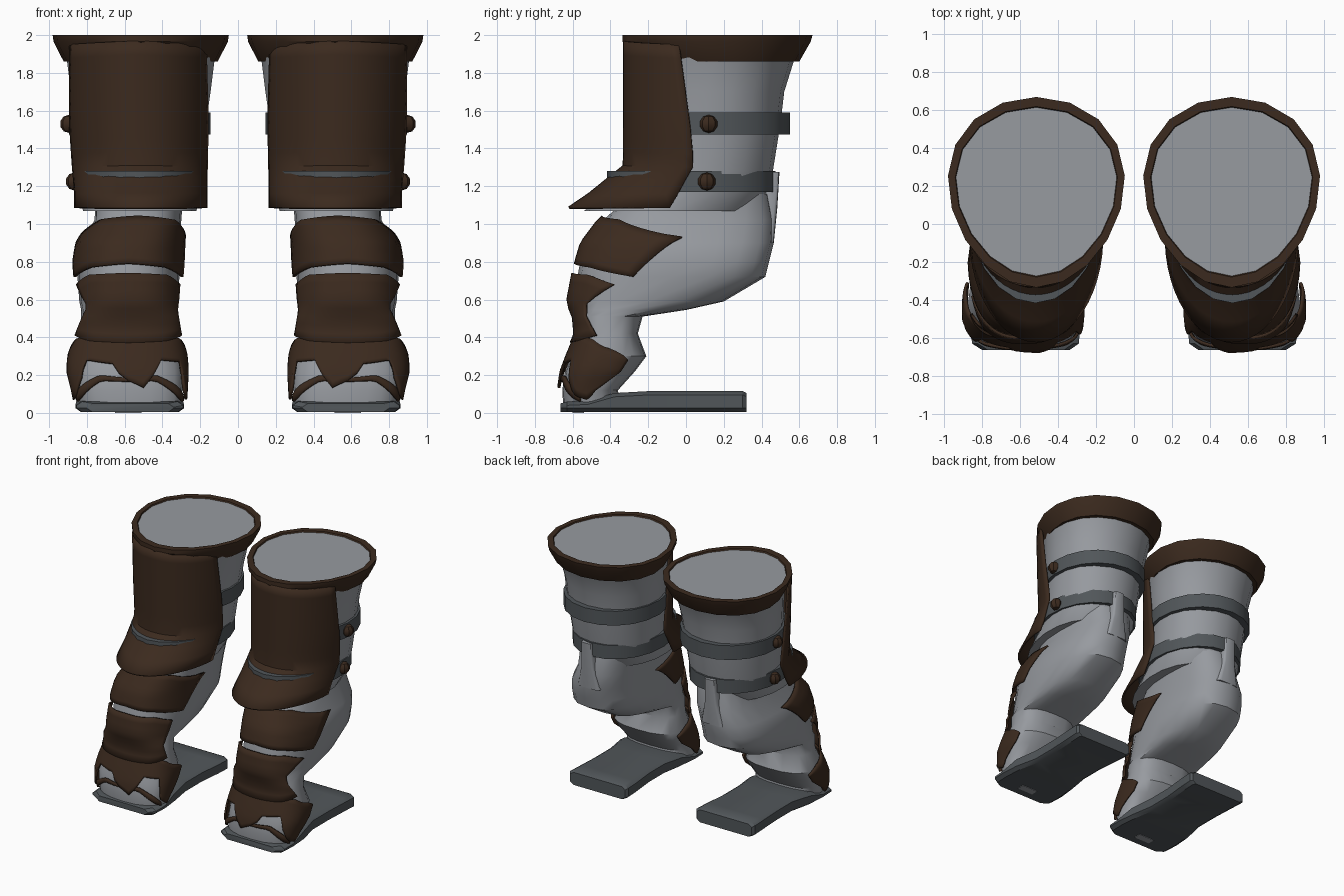
import bpy, bmesh, math
from mathutils import Vector, Matrix

if "Cube" in bpy.data.objects:
    bpy.data.objects.remove(bpy.data.objects["Cube"])


def mat(name, rgb):
    m = bpy.data.materials.new(name)
    m.diffuse_color = (*rgb, 1)
    m.use_nodes = True
    m.node_tree.nodes["Principled BSDF"].inputs["Base Color"].default_value = m.diffuse_color
    return m


LEATHER = mat("brown_leather", (0.044, 0.023, 0.013))
CLOTH = mat("light_grey", (0.31, 0.325, 0.35))
DARK = mat("dark_grey", (0.082, 0.093, 0.101))


def finish(name, bm, material, thick=0):
    """Turn a bmesh into an object mirrored to the other boot."""
    bmesh.ops.recalc_face_normals(bm, faces=bm.faces)
    me = bpy.data.meshes.new(name)
    bm.to_mesh(me)
    bm.free()
    me.materials.append(material)
    ob = bpy.data.objects.new(name, me)
    bpy.context.collection.objects.link(ob)
    if thick:
        s = ob.modifiers.new("thickness", 'SOLIDIFY')
        s.thickness, s.offset = thick, 0
    ob.modifiers.new("other_boot", 'MIRROR').use_mirror_merge = False
    return ob


def lerp_table(table, t):
    """Linear lookup in rows sorted by their first value."""
    if t <= table[0][0]:
        return table[0][1:]
    for a, b in zip(table, table[1:]):
        if t <= b[0]:
            f = (t - a[0]) / (b[0] - a[0])
            return [p + (q - p) * f for p, q in zip(a[1:], b[1:])]
    return table[-1][1:]


def point(z, row, ang, n=2.0, egg=0.0, off=0.0):
    """Point on a cross-section; row = front y, back y, half width, centre x. Angle 0 is the front."""
    yf, yb, hw, cx = row
    s, c = math.sin(ang), math.cos(ang)
    px = math.copysign(abs(s) ** (2 / n), s) * (hw + off) * (1 - egg * c)
    py = -math.copysign(abs(c) ** (2 / n), c) * ((yb - yf) / 2 + off)
    return Vector((cx + px, (yf + yb) / 2 + py, z))


def loft(name, rows, material, n=2.0, egg=0.0, off=0.0, closed=False, seg=20):
    bm = bmesh.new()
    rings = [[bm.verts.new(point(r[0], r[1:], 2 * math.pi * i / seg, n, egg, off))
              for i in range(seg)] for r in rows]
    pairs = list(zip(rings, rings[1:]))
    if closed:
        pairs.append((rings[-1], rings[0]))
    else:
        bm.faces.new(rings[0])
        bm.faces.new(rings[-1])
    for a, b in pairs:
        for i in range(seg):
            j = (i + 1) % seg
            bm.faces.new((a[i], a[j], b[j], b[i]))
    return finish(name, bm, material)


def wrap(name, table, top, bottom, angles, off, n=2.0, egg=0.0, cols=24, rows=8):
    """Armour sheet around the front. Top/bottom heights by u (inner -1, outer 1; |u| if the table
    starts at 0); angles = outer and inner reach in degrees by v from the top."""
    bm = bmesh.new()
    grid = []
    for r in range(rows + 1):
        v = r / rows
        outer, inner = lerp_table(angles, v)
        line = []
        for c in range(cols + 1):
            u = 2 * c / cols - 1
            zt, zb = (lerp_table(t, u if t[0][0] < 0 else abs(u))[0] for t in (top, bottom))
            z = zt + (zb - zt) * v
            a = math.radians(outer if u > 0 else inner) * u
            line.append(bm.verts.new(point(z, lerp_table(table, z), a, n, egg, off)))
        grid.append(line)
    for a, b in zip(grid, grid[1:]):
        for i in range(cols):
            bm.faces.new((a[i], a[i + 1], b[i + 1], b[i]))
    return finish(name, bm, LEATHER, 0.015)


# Cross-section rows: z, front y, back y, half width, centre x
SHAFT = [(1.07, -.54, .38, .30, .52), (1.17, -.37, .44, .325, .52), (1.28, -.31, .46, .33, .52),
         (1.53, -.28, .50, .35, .52), (1.70, -.28, .52, .37, .515), (1.86, -.28, .57, .39, .515),
         (1.99, -.29, .63, .43, .515)]
LEG = [(.04, -.65, -.35, .27, .57), (.12, -.655, -.36, .28, .575), (.22, -.64, -.27, .295, .585),
       (.30, -.61, -.21, .29, .585), (.42, -.56, -.255, .255, .58), (.51, -.57, -.23, .25, .58),
       (.545, -.585, .0, .25, .58), (.59, -.60, .20, .26, .58), (.72, -.575, .42, .27, .58),
       (.80, -.56, .44, .27, .58), (.90, -.53, .465, .26, .57), (1.02, -.44, .47, .23, .53),
       (1.16, -.28, .44, .23, .52)]
SHIN = [(1.085, -.61, .42, .335, .515), (1.16, -.50, .43, .335, .515), (1.31, -.315, .46, .345, .52),
        (1.53, -.315, .50, .36, .525), (1.97, -.315, .50, .37, .53)]

loft("boot_shaft", SHAFT, CLOTH, egg=.12)
loft("lower_leg", LEG, CLOTH, n=2.6)

# Rolled cuff around the top opening
loft("cuff", [(2.0, -.28, .62, .425, .515), (2.0, -.335, .67, .463, .515), (1.965, -.335, .66, .458, .515),
              (1.86, -.24, .60, .405, .515), (1.86, -.20, .55, .37, .515)],
     LEATHER, egg=.13, closed=True, seg=18)

# Straps around the shaft, with a stud on the outer side
for label, z0, z1, yf, yb, hw in (("upper_strap", 1.475, 1.59, -.30, .55, .375),
                                  ("lower_strap", 1.17, 1.28, -.417, .475, .345)):
    t = .05
    loft(label, [(z0, yf, yb, hw, .52), (z1, yf, yb, hw, .52),
                 (z1, yf + t, yb - t, hw - t, .52), (z0, yf + t, yb - t, hw - t, .52)],
         DARK, egg=.05, closed=True)
for label, x, y, z in (("upper_stud", .895, .12, 1.53), ("lower_stud", .865, .11, 1.225)):
    bm = bmesh.new()
    bmesh.ops.create_uvsphere(bm, u_segments=8, v_segments=5, radius=.048,
                              matrix=Matrix.Translation((x, y, z)))
    finish(label, bm, LEATHER)

# Shin guard with flared skirt, then the plates down the leg
wrap("shin_guard", SHIN, [(0, 1.97), (1, 1.95)], [(0, 1.085), (1, 1.085)],
     [(0, 72, 72), (.48, 80, 80), (1, 91, 91)], .01, egg=.04, rows=12)
wrap("knee_plate", LEG, [(0, 1.04), (.5, 1.02), (1, .93)], [(0, .79), (.5, .77), (1, .72)],
     [(0, 90, 90), (1, 73, 73)], .024, n=2.6)
wrap("ankle_plate", LEG, [(0, .74), (.6, .73), (1, .68)], [(0, .37), (.5, .38), (1, .41)],
     [(0, 64, 62), (.42, 44, 62), (1, 75, 75)], .028, n=2.6)
wrap("toe_plate", LEG, [(0, .39), (.3, .41), (.6, .39), (1, .28)],
     [(-1, .22), (-.75, .07), (-.6, .12), (-.5, .27), (-.25, .28), (-.17, .2), (-.08, .13), (.02, .18),
      (.08, .26), (.33, .28), (.42, .18), (.6, .09), (.75, .07), (1, .22)],
     [(0, 115, 115), (1, 115, 115)], .022, n=2.6, cols=48)
# Thin band under the openings of the toe plate
wrap("toe_band", LEG, [(0, .185), (.3, .20), (.8, .13), (1, .09)],
     [(0, .165), (.3, .17), (.8, .08), (1, .06)], [(0, 75, 75), (1, 75, 75)], .012, n=2.6, rows=2)

# Tab at the back that rises from the leg over the lower strap
loft("back_tab", [(.90, .36, .465, .10, .55), (1.08, .38, .483, .055, .55), (1.275, .42, .495, .045, .55)],
     CLOTH, n=5, seg=16)

# Sole: y, inner x, outer x, top z
STATIONS = [(-.665, .34, .80, .05), (-.63, .29, .855, .06), (-.52, .285, .86, .065), (-.38, .30, .85, .105),
            (-.2, .33, .81, .115), (0, .33, .81, .115), (.2, .31, .82, .115), (.30, .305, .825, .115),
            (.32, .32, .81, .105)]
bm = bmesh.new()
loops = []
for y, x0, x1, h in STATIONS:
    e, b = .03, .004
    prof = [(x0 + e, b), (x1 - e, b), (x1, .025), (x1, h - .02), (x1 - e, h), (x0 + e, h), (x0, h - .02), (x0, .025)]
    loops.append([bm.verts.new((x, y, z)) for x, z in prof])
for a, b in zip(loops, loops[1:]):
    for i in range(8):
        j = (i + 1) % 8
        bm.faces.new((a[i], a[j], b[j], b[i]))
bm.faces.new(loops[0])
bm.faces.new(loops[-1])
finish("sole", bm, DARK)

# Small pale patch under the toe
bm = bmesh.new()
bmesh.ops.create_cube(bm, size=1, matrix=Matrix.Translation((.58, -.57, .004)) @
                      Matrix.Diagonal((.14, .06, .008, 1)))
finish("sole_patch", bm, CLOTH)

# Smooth shading that keeps hard edges
for ob in bpy.data.objects:
    ob.select_set(True)
    bpy.context.view_layer.objects.active = ob
bpy.ops.object.shade_smooth_by_angle(angle=math.radians(35))
